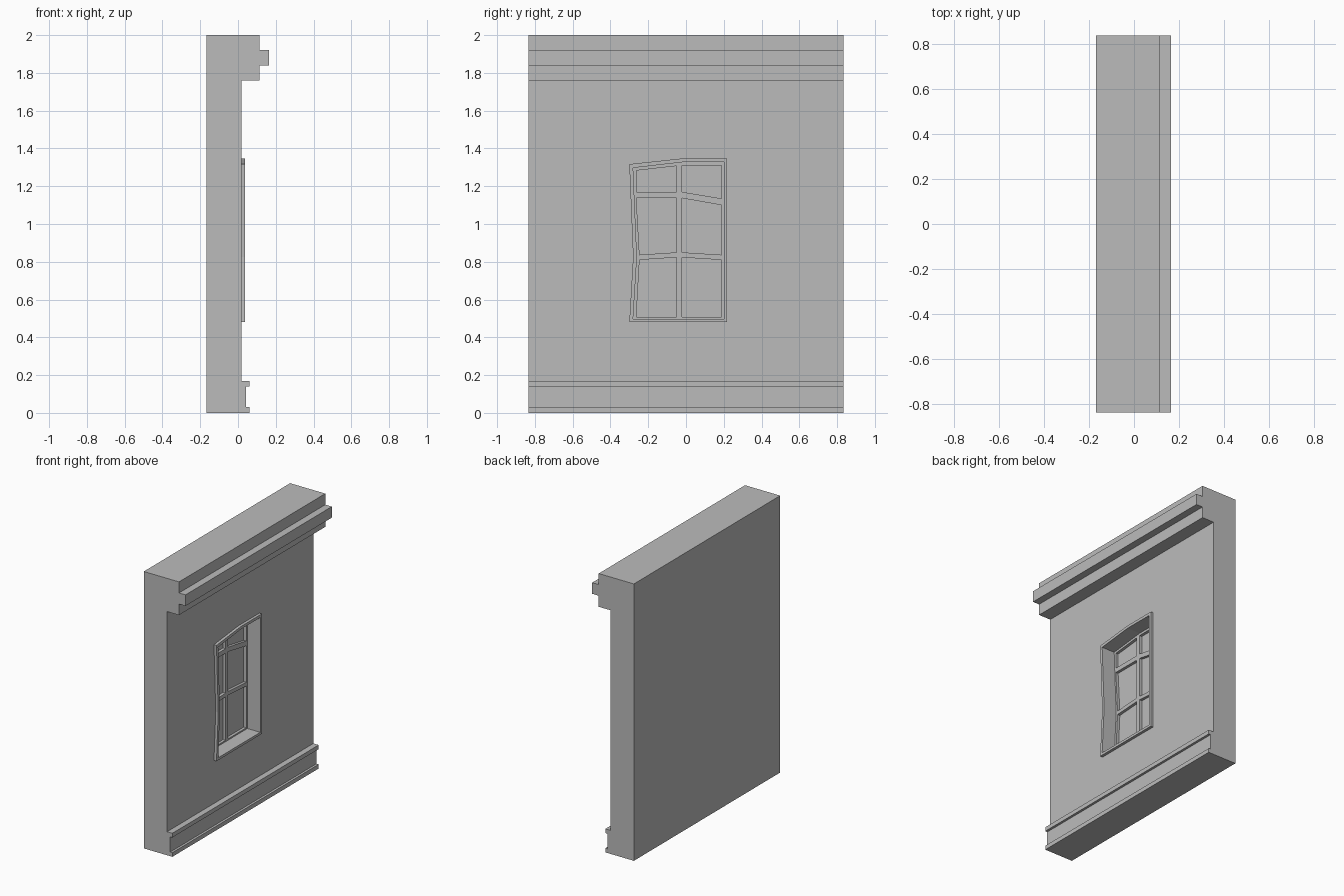
import bpy
import bmesh
from mathutils import Vector

if "Cube" in bpy.data.objects:
    bpy.data.objects.remove(bpy.data.objects["Cube"], do_unlink=True)

GREY = (0.5, 0.5, 0.5, 1.0)
stone = bpy.data.materials.new("stone grey")
stone.use_nodes = True
stone.diffuse_color = GREY
stone.node_tree.nodes["Principled BSDF"].inputs["Base Color"].default_value = GREY


def prism(name, points, push):
    """Extrude a flat outline along the push vector."""
    bm = bmesh.new()
    face = bm.faces.new([bm.verts.new(p) for p in points])
    out = bmesh.ops.extrude_face_region(bm, geom=[face])
    moved = [v for v in out["geom"] if isinstance(v, bmesh.types.BMVert)]
    bmesh.ops.translate(bm, verts=moved, vec=Vector(push))
    bmesh.ops.recalc_face_normals(bm, faces=bm.faces)
    mesh = bpy.data.meshes.new(name)
    bm.to_mesh(mesh)
    bm.free()
    mesh.materials.append(stone)
    obj = bpy.data.objects.new(name, mesh)
    bpy.context.collection.objects.link(obj)
    return obj


def slab(name, outline, x0, x1):
    """Prism from a (y, z) outline between two depths."""
    return prism(name, [(x0, y, z) for y, z in outline], (x1 - x0, 0, 0))


def cut(target, cutter):
    mod = target.modifiers.new("cut", "BOOLEAN")
    mod.operation = "DIFFERENCE"
    mod.solver = "EXACT"
    mod.object = cutter
    bpy.context.view_layer.objects.active = target
    bpy.ops.object.modifier_apply(modifier=mod.name)


# Wall with stepped cornice and skirting, as one side profile (x, z)
BACK, WALL, HALF = -0.168, 0.018, 0.835
profile = [(BACK, 0), (0.06, 0), (0.06, 0.03), (0.043, 0.03), (0.043, 0.14),
           (0.06, 0.14), (0.06, 0.17), (WALL, 0.17), (WALL, 1.76),
           (0.113, 1.76), (0.113, 1.84), (0.165, 1.84), (0.165, 1.92),
           (0.113, 1.92), (0.113, 2), (BACK, 2)]
wall = prism("wall", [(x, -HALF, z) for x, z in profile], (0, 2 * HALF, 0))

# Crooked window surround
outer = [(-0.30, 0.48), (0.218, 0.48), (0.218, 1.347), (-0.02, 1.347),
         (-0.30, 1.317), (-0.28, 0.825)]
inner = [(-0.28, 0.498), (0.20, 0.498), (0.20, 1.327), (-0.02, 1.327),
         (-0.28, 1.297), (-0.26, 0.825)]
frame = slab("window_frame", outer, WALL, 0.038)

# Recess, leaving the sash at its back
SASH, GLASS = -0.065, -0.085
opening = slab("opening_cutter", inner, SASH, 0.3)
cut(wall, opening)
cut(frame, opening)

# Six slanted panes sunk behind the glazing bars
L, ML, MR, R = -0.263, -0.05, -0.022, 0.187
LK = -0.246
panes = [
    [(L, 1.17), (ML, 1.17), (ML, 1.307), (L, 1.283)],
    [(MR, 1.17), (R, 1.135), (R, 1.31), (MR, 1.31)],
    [(LK, 0.837), (ML, 0.85), (ML, 1.137), (L, 1.137)],
    [(MR, 0.85), (R, 0.837), (R, 1.1), (MR, 1.137)],
    [(L, 0.508), (ML, 0.508), (ML, 0.823), (LK, 0.81)],
    [(MR, 0.508), (R, 0.508), (R, 0.81), (MR, 0.823)],
]
cutters = [opening]
for outline in panes:
    cutter = slab("pane_cutter", outline, GLASS, 0)
    cut(wall, cutter)
    cutters.append(cutter)

for cutter in cutters:
    bpy.data.objects.remove(cutter, do_unlink=True)
